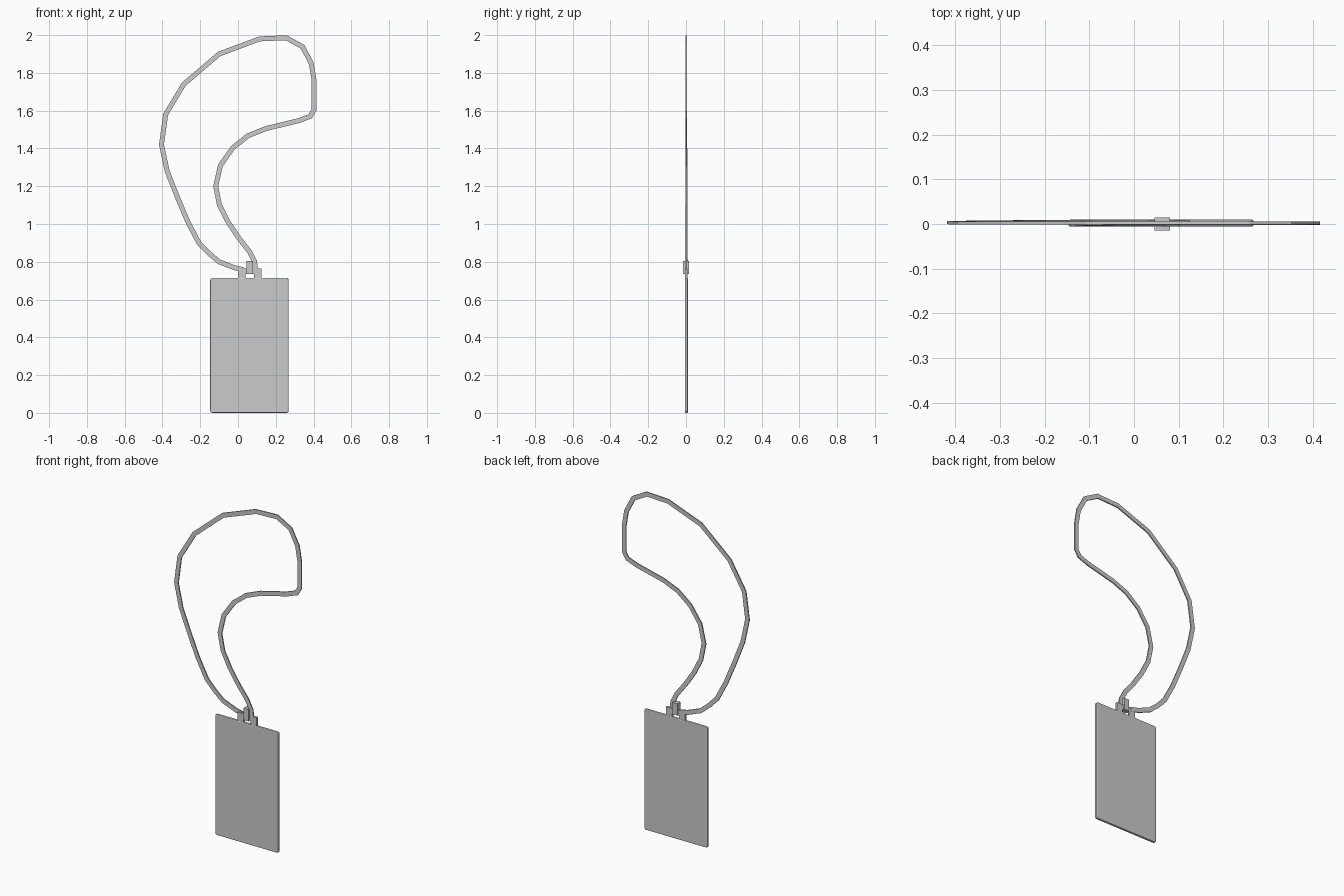
import bpy, bmesh
from mathutils import Vector

if "Cube" in bpy.data.objects:
    bpy.data.objects.remove(bpy.data.objects["Cube"])


def finish(name, bm):
    bmesh.ops.recalc_face_normals(bm, faces=bm.faces)
    mesh = bpy.data.meshes.new(name)
    bm.to_mesh(mesh)
    bm.free()
    ob = bpy.data.objects.new(name, mesh)
    bpy.context.collection.objects.link(ob)
    return ob


def box(name, x0, x1, y0, y1, z0, z1, corner=0.0, edge=0.0):
    """Box with optional rounded front-view corners, then softened rims."""
    bm = bmesh.new()
    bmesh.ops.create_cube(bm, size=1)
    for v in bm.verts:
        v.co = Vector(((x0 + x1) / 2 + v.co.x * (x1 - x0),
                       (y0 + y1) / 2 + v.co.y * (y1 - y0),
                       (z0 + z1) / 2 + v.co.z * (z1 - z0)))
    if corner:
        along_y = [e for e in bm.edges
                   if abs(e.verts[0].co.y - e.verts[1].co.y) > 1e-5]
        bmesh.ops.bevel(bm, geom=along_y, offset=corner, segments=3,
                        profile=0.5, affect='EDGES')
    if edge:
        rims = [e for e in bm.edges
                if abs(e.verts[0].co.y - e.verts[1].co.y) < 1e-5]
        bmesh.ops.bevel(bm, geom=rims, offset=edge, segments=2,
                        profile=0.5, affect='EDGES')
    return finish(name, bm)


def ribbon(name, path, width, thick):
    """Flat band swept along (x, y, z) points with mitred joints."""
    bm = bmesh.new()
    pts = [Vector(p) for p in path]
    rings = []
    for i, p in enumerate(pts):
        a = (p - pts[i - 1]) if i else pts[1] - p
        b = (pts[i + 1] - p) if i < len(pts) - 1 else a
        na = Vector((-a.z, 0, a.x)).normalized()
        nb = Vector((-b.z, 0, b.x)).normalized()
        m = (na + nb).normalized()
        m *= width / 2 / max(m.dot(na), 0.5)
        t = Vector((0, thick / 2, 0))
        rings.append([bm.verts.new(p + q)
                      for q in (m - t, m + t, -m + t, -m - t)])
    for r, s in zip(rings, rings[1:]):
        for k in range(4):
            bm.faces.new((r[k], r[(k + 1) % 4], s[(k + 1) % 4], s[k]))
    bm.faces.new(rings[0])
    bm.faces.new(rings[-1])
    return finish(name, bm)


# Badge card
box("card", -0.147, 0.268, -0.006, 0.010, 0.0, 0.715, 0.012, 0.005)

# Neck strap, hanging to one side
loop = [(0.03, 0.757), (-0.02, 0.769), (-0.1, 0.80), (-0.153, 0.844),
        (-0.207, 0.90), (-0.265, 1.01), (-0.32, 1.14), (-0.375, 1.28),
        (-0.405, 1.42), (-0.383, 1.58), (-0.287, 1.74), (-0.1, 1.90),
        (0.115, 1.98), (0.255, 1.986), (0.342, 1.938), (0.388, 1.85),
        (0.403, 1.76), (0.403, 1.605), (0.382, 1.57), (0.32, 1.547),
        (0.147, 1.505), (0.053, 1.467), (-0.028, 1.403), (-0.093, 1.31),
        (-0.118, 1.20), (-0.098, 1.10), (-0.052, 1.01), (0.005, 0.925),
        (0.06, 0.855), (0.088, 0.80), (0.092, 0.757)]
path = []
for i, (x, z) in enumerate(loop):
    drift = 0.004 * max(0, 1.65 - z) / 0.9       # lower strands part slightly
    path.append((x, 0.002 + (drift if i < 15 else -drift), z))
ribbon("neck_strap", path, 0.026, 0.007)

# Clip: two tabs on the card, joined by a bar through a buckle
for side, x in (("left", 0.0), ("right", 0.085)):
    box(side + "_tab", x, x + 0.04, -0.004, 0.008, 0.712, 0.765)
box("clip_bar", 0.0, 0.122, -0.005, 0.008, 0.735, 0.765)
box("buckle", 0.046, 0.080, -0.015, 0.015, 0.735, 0.805)
